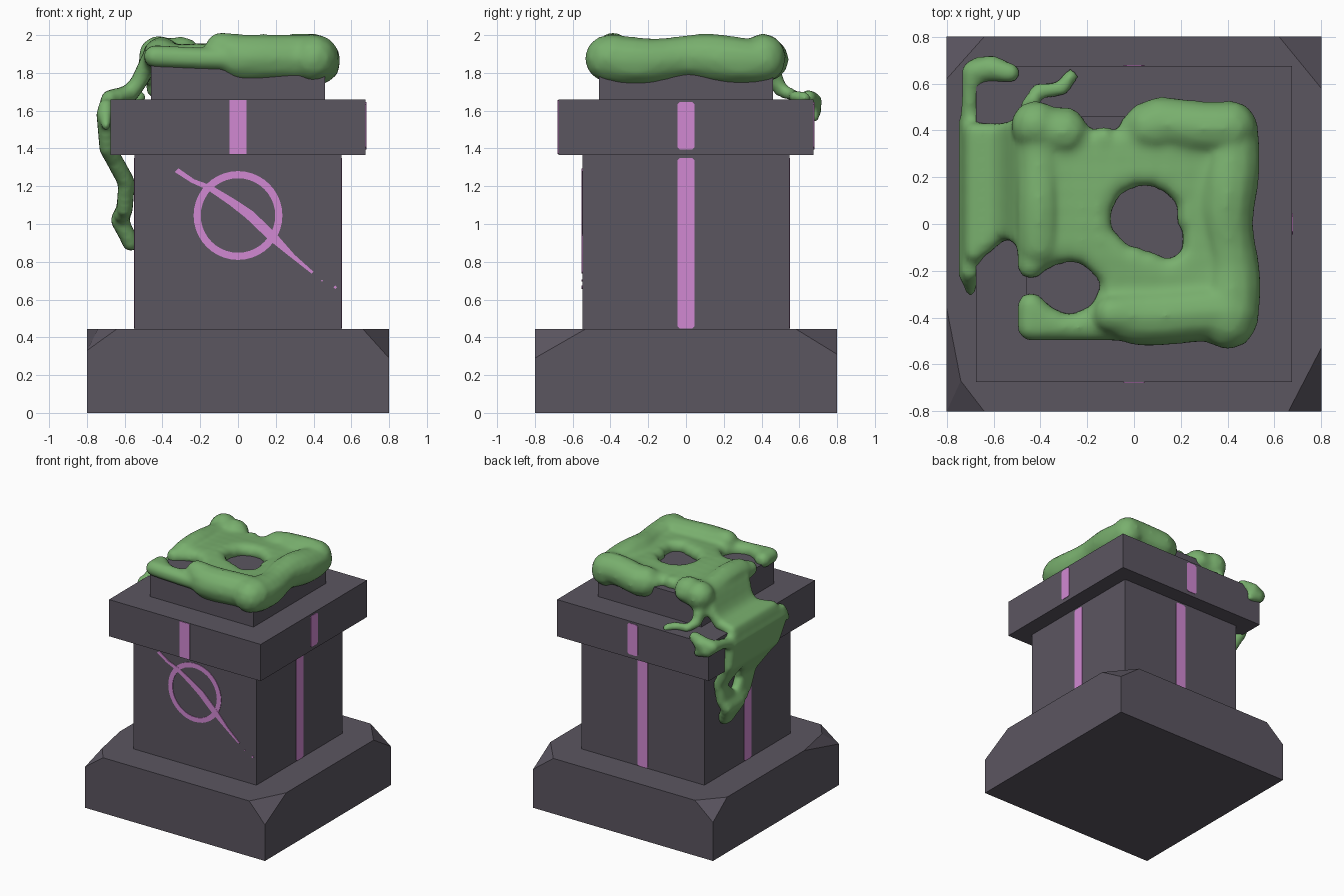
import bpy, bmesh, math, random
from mathutils import Vector, Matrix

if "Cube" in bpy.data.objects:
    bpy.data.objects.remove(bpy.data.objects["Cube"])

random.seed(4)


def material(name, rgb):
    m = bpy.data.materials.new(name)
    m.diffuse_color = (*rgb, 1)
    m.use_nodes = True
    m.node_tree.nodes["Principled BSDF"].inputs["Base Color"].default_value = m.diffuse_color
    return m


STONE = material("dark stone", (0.105, 0.092, 0.118))
PINK = material("pink glow", (0.64, 0.25, 0.65))
GREEN = material("green slime", (0.19, 0.43, 0.155))


def add(name, bm, mat):
    bmesh.ops.recalc_face_normals(bm, faces=bm.faces)
    me = bpy.data.meshes.new(name)
    bm.to_mesh(me)
    bm.free()
    me.materials.append(mat)
    ob = bpy.data.objects.new(name, me)
    bpy.context.collection.objects.link(ob)
    return ob


def box(half, z0, z1):
    bm = bmesh.new()
    bmesh.ops.create_cube(bm, size=1)
    for v in bm.verts:
        v.co = (v.co.x * 2 * half, v.co.y * 2 * half, z0 if v.co.z < 0 else z1)
    return bm


# Base with chipped top corners
TOP = 0.445
base = box(0.8, 0, TOP)
chips = [((-0.8, -0.36), (-0.74, -0.67), (-0.8, -0.8, 0.33)),
         ((-0.74, -0.67), (-0.64, -0.8), (-0.8, -0.8, 0.33)),
         ((0.66, -0.8), (0.8, -0.53), (0.8, -0.8, 0.29)),
         ((0.62, 0.8), (0.8, 0.58), (0.8, 0.8, 0.31)),
         ((-0.64, 0.8), (-0.8, 0.62), (-0.8, 0.8, 0.31))]
for a, b, c in chips:
    a, b, c = Vector((*a, TOP)), Vector((*b, TOP)), Vector(c)
    n = (b - a).cross(c - a).normalized()
    if n.dot(Vector((0, 0, 0.2)) - a) > 0:
        n = -n
    bmesh.ops.bisect_plane(base, geom=base.verts[:] + base.edges[:] + base.faces[:],
                           plane_co=a, plane_no=n, clear_outer=True)
    bmesh.ops.holes_fill(base, edges=[e for e in base.edges if e.is_boundary])
add("base", base, STONE)

# Column, cap and top block
add("column", box(0.547, TOP, 1.365), STONE)
add("cap", box(0.675, 1.365, 1.66), STONE)
add("top_block", box(0.46, 1.66, 1.87), STONE)


# Thin painted plates: quads given as (u, z) corners on one side of the pedestal
def plate(name, polys, dist, turn=0, thick=0.005):
    bm = bmesh.new()
    for poly in polys:
        f = bm.faces.new([bm.verts.new((u, -dist + 0.001, z)) for u, z in poly])
        ext = bmesh.ops.extrude_face_region(bm, geom=[f])
        for v in ext["geom"]:
            if isinstance(v, bmesh.types.BMVert):
                v.co.y -= thick
        bm.faces.new([v for v in f.verts]) if not f.is_valid else None
    bmesh.ops.rotate(bm, verts=bm.verts, matrix=Matrix.Rotation(turn, 3, 'Z'))
    return add(name, bm, PINK)


def strip(z0, z1, w=0.045, c=0.012):
    return [(-w + c, z0), (w - c, z0), (w, z0 + c), (w, z1 - c),
            (w - c, z1), (-w + c, z1), (-w, z1 - c), (-w, z0 + c)]


plate("front_cap_stripe", [strip(1.37, 1.657, c=0.003)], 0.675)
for side, turn in (("right", 1), ("back", 2), ("left", 3)):
    plate(side + "_cap_stripe", [strip(1.395, 1.645)], 0.675, turn * math.pi / 2)
    plate(side + "_column_stripe", [strip(0.446, 1.35)], 0.547, turn * math.pi / 2)

# Front emblem: ring and tapering slash
N = 40
circle = [(math.sin(2 * math.pi * i / N), math.cos(2 * math.pi * i / N)) for i in range(N + 1)]
plate("front_ring", [[(r * s, 1.045 + r * c) for r, (s, c) in
                      ((0.235, p), (0.235, q), (0.197, q), (0.197, p))]
                     for p, q in zip(circle, circle[1:])], 0.547)
slash = [(-0.325, 1.285, .014), (-0.24, 1.228, .012), (-0.15, 1.192, .016), (-0.03, 1.115, .021),
         (0.06, 1.05, .026), (0.18, 0.935, .026), (0.29, 0.83, .012), (0.395, 0.742, .007)]
d = 0.7
plate("front_slash", [[(a[0] + d * a[2], a[1] + d * a[2]), (b[0] + d * b[2], b[1] + d * b[2]),
                       (b[0] - d * b[2], b[1] - d * b[2]), (a[0] - d * a[2], a[1] - d * a[2])]
                      for a, b in zip(slash, slash[1:])]
      + [[(x - s, z), (x, z - s), (x + s, z), (x, z + s)]
         for x, z, s in ((0.445, 0.70, .005), (0.515, 0.665, .01))], 0.547, thick=0.006)

# Slime: overlapping blobs (x, y, z, radius), later fused into one skin
blobs = []
holes = [(0.045, 0.03, 0.14, 0.13), (0.15, -0.07, 0.055, 0.075), (-0.28, -0.27, 0.125, 0.105),
         (-0.13, 0.50, 0.09, 0.11)]


def blob(x, y, z, r):
    if z > 1.8 and any(((x - cx) / (rx + r * 0.9)) ** 2 + ((y - cy) / (ry + r * 0.9)) ** 2 < 1
                       for cx, cy, rx, ry in holes):
        return
    blobs.append((x, y, z, r))


def path(pts, step=0.025):
    for a, b in zip(pts, pts[1:]):
        n = max(1, int(math.dist(a[:3], b[:3]) / step))
        for i in range(n + 1):
            blob(*[p + (q - p) * i / n for p, q in zip(a, b)])


# Blanket over the top
for i in range(41):
    for j in range(41):
        x, y = -0.44 + i * 0.022, -0.44 + j * 0.022
        blob(x, y, 1.885 + 0.012 * math.sin(5 * x + 2) * math.cos(6 * y), 0.062)

# Thick rolled rim
for i in range(37):
    t = -0.41 + i * 0.82 / 36
    wob = 0.012 * math.sin(11 * t + 1)
    arch = math.exp(-((t + 0.09) / 0.06) ** 2)
    left = t < -0.1
    blob(t, -0.385 - wob * 0.8, (1.875 if left else 1.877) + 0.055 * arch,
         (0.105 if left else 0.13) - 0.045 * arch)
    blob(0.405 - wob, t, 1.872 + wob, 0.125 + 0.008 * math.cos(12 * t - 2.4))
    blob(t, 0.40 + wob + 0.02 * (t > 0.1), 1.88 - wob, 0.105 if t < 0 else 0.118)
    blob(-0.405, t, 1.88 + wob, 0.102)
blobs.append((-0.13, 0.36, 1.89, 0.06))
blob(-0.42, 0.42, 1.89, 0.11)

# Sheet draping over the left side: (x, z, y_start, y_end)
drape = [(-0.47, 1.87, -0.06, 0.40), (-0.52, 1.76, -0.03, 0.40), (-0.57, 1.69, -0.03, 0.39),
         (-0.68, 1.665, -0.12, 0.39), (-0.705, 1.58, -0.22, 0.43), (-0.69, 1.40, -0.13, 0.44),
         (-0.65, 1.33, -0.06, 0.43), (-0.59, 1.22, 0.02, 0.42), (-0.60, 1.08, 0.10, 0.40),
         (-0.63, 1.02, 0.22, 0.38), (-0.58, 0.93, 0.26, 0.34), (-0.555, 0.87, 0.29, 0.31)]
for a, b in zip(drape, drape[1:]):
    n = max(1, int(math.hypot(b[0] - a[0], b[1] - a[1]) / 0.03))
    for k in range(n):
        x, z, y0, y1 = [p + (q - p) * k / n for p, q in zip(a, b)]
        m = int((y1 - y0) / 0.03) + 1
        for j in range(m + 1):
            y = y0 + (y1 - y0) * j / m
            if math.hypot(y - 0.27, (z - 1.22) * 0.8) > 0.095:
                blob(x, y, z, 0.047)
path([(-0.70, -0.2, 1.62, .045), (-0.70, -0.28, 1.52, .03)])

# Hook around the back left corner and a small tendril
path([(-0.70, 0.40, 1.58, .05), (-0.70, 0.55, 1.62, .04), (-0.685, 0.65, 1.63, .055),
      (-0.61, 0.665, 1.645, .06), (-0.53, 0.645, 1.67, .045)])
path([(-0.66, 0.67, 1.60, .05), (-0.58, 0.675, 1.57, .035)])
path([(-0.44, 0.44, 1.82, .06), (-0.45, 0.50, 1.71, .04), (-0.41, 0.57, 1.68, .035),
      (-0.31, 0.575, 1.675, .034), (-0.27, 0.63, 1.67, .035)])

# Fuse the blobs into one smooth skin
ico = bmesh.new()
bmesh.ops.create_icosphere(ico, subdivisions=2, radius=1)
iv = [v.co.copy() for v in ico.verts]
fi = [[v.index for v in f.verts] for f in ico.faces]
ico.free()
verts, faces = [], []
for x, y, z, r in blobs:
    o = len(verts)
    verts += [(x + v.x * r, y + v.y * r, z + v.z * r) for v in iv]
    faces += [[o + k for k in f] for f in fi]
me = bpy.data.meshes.new("slime_blobs")
me.from_pydata(verts, [], faces)
slime = bpy.data.objects.new("slime", me)
bpy.context.collection.objects.link(slime)
rm = slime.modifiers.new("fuse", 'REMESH')
rm.mode = 'VOXEL'
rm.voxel_size = 0.017
sm = slime.modifiers.new("soften", 'SMOOTH')
sm.factor = 0.5
sm.iterations = 8
dg = bpy.context.evaluated_depsgraph_get()
skin = bpy.data.meshes.new_from_object(slime.evaluated_get(dg))
slime.modifiers.clear()
slime.data = skin
skin.materials.clear()
skin.materials.append(GREEN)
for p in skin.polygons:
    p.use_smooth = True
    p.material_index = 0
